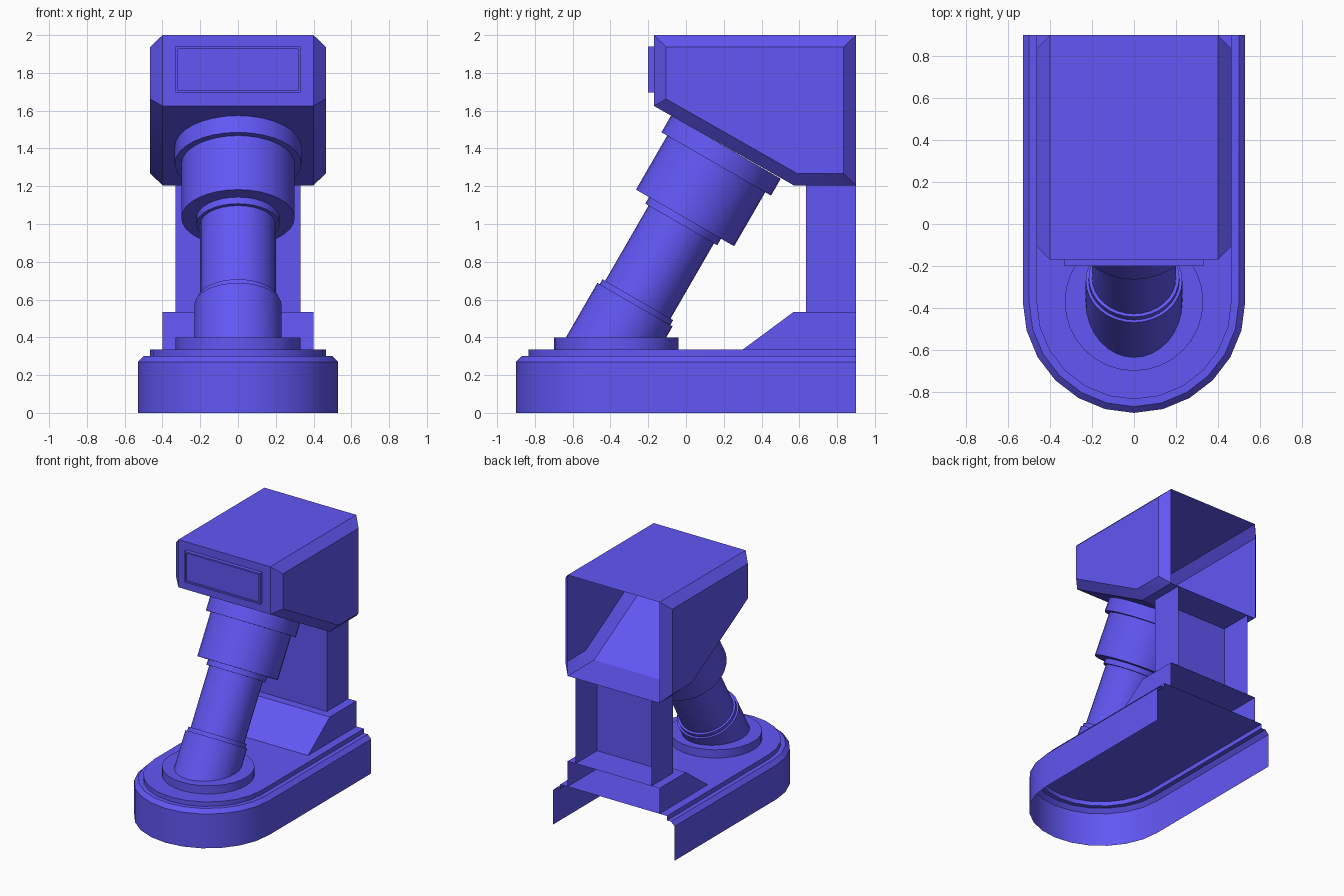
import bpy, bmesh, math
from mathutils import Matrix, Vector

if "Cube" in bpy.data.objects:
    bpy.data.objects.remove(bpy.data.objects["Cube"])

paint = bpy.data.materials.new("violet_paint")
paint.diffuse_color = (0.12, 0.095, 0.91, 1)
paint.use_nodes = True
paint.node_tree.nodes["Principled BSDF"].inputs["Base Color"].default_value = paint.diffuse_color


def loft(name, rings, skip=(), caps=(False, False), matrix=None, cut_z=None):
    """Bridge equal-length closed rings; strips listed in skip stay open."""
    bm = bmesh.new()
    rows = [[bm.verts.new(p) for p in ring] for ring in rings]
    n = len(rows[0])
    for a, b in zip(rows, rows[1:]):
        for i in range(n):
            if i not in skip:
                j = (i + 1) % n
                bm.faces.new((a[i], a[j], b[j], b[i]))
    for row, cap in ((rows[0], caps[0]), (rows[-1], caps[1])):
        if cap:
            bm.faces.new(row)
    if matrix:
        bmesh.ops.transform(bm, matrix=matrix, verts=bm.verts)
    if cut_z is not None:
        bmesh.ops.bisect_plane(bm, geom=bm.verts[:] + bm.edges[:] + bm.faces[:],
                               plane_co=(0, 0, cut_z), plane_no=(0, 0, 1), clear_inner=True)
    bmesh.ops.recalc_face_normals(bm, faces=bm.faces)
    mesh = bpy.data.meshes.new(name)
    bm.to_mesh(mesh)
    bm.free()
    obj = bpy.data.objects.new(name, mesh)
    bpy.context.collection.objects.link(obj)
    mesh.materials.append(paint)
    bpy.ops.object.select_all(action='DESELECT')
    obj.select_set(True)
    bpy.context.view_layer.objects.active = obj
    bpy.ops.object.shade_smooth_by_angle(angle=math.radians(25))
    return obj


def lathe(name, profile, matrix, caps=(False, False), cut_z=None, n=32):
    """Spin (radius, height) points around local z."""
    rings = [[(r * math.cos(math.tau * i / n), r * math.sin(math.tau * i / n), h)
              for i in range(n)] for r, h in profile]
    return loft(name, rings, caps=caps, matrix=matrix, cut_z=cut_z)


def side(profile, x):
    return [(x, y, z) for y, z in profile]


# Base: round-nosed shell, open at the back and underneath
CY, BACK = -0.37, 0.9


def nose(r, z):
    arc = [math.pi + math.pi * i / 12 for i in range(13)]
    return [(-r, BACK, z)] + [(r * math.cos(a), CY + r * math.sin(a), z) for a in arc] + [(r, BACK, z)]


steps = [(0.53, 0), (0.53, 0.27), (0.50, 0.30), (0.465, 0.30), (0.465, 0.335)]
loft("base", [nose(r, z) for r, z in steps], skip={14}, caps=(False, True))

# Pedestal with sloping front, open at the back
ped = [(0.30, 0.335), (0.57, 0.535), (BACK, 0.535), (BACK, 0.335)]
loft("rear_pedestal", [side(ped, -0.4), side(ped, 0.4)], skip={2, 3}, caps=(True, True))

# Rear column: three-sided upright
plan = [(-0.33, BACK), (-0.33, 0.635), (0.33, 0.635), (0.33, BACK)]
loft("rear_column", [[(x, y, z) for x, y in plan] for z in (0.535, 1.205)], skip={3})

# Head: extruded profile with chamfered sides and an open back
outer = [(BACK, 2.0), (BACK, 1.205), (0.57, 1.205), (-0.17, 1.625), (-0.17, 2.0)]
inner = [(0.835, 1.937), (0.835, 1.268), (0.587, 1.268), (-0.105, 1.662), (-0.105, 1.937)]
loft("head_shell", [side(outer, -0.4), side(outer, 0.4)], skip={0})
for label, s in (("left", -1), ("right", 1)):
    loft("head_side_" + label, [side(outer, 0.4 * s), side(inner, 0.465 * s)], caps=(False, True))


# Front panel with a thin raised rim
def rect(w, h, y):
    return [(sx * w, y, 1.817 + sz * h) for sx, sz in ((-1, -1), (1, -1), (1, 1), (-1, 1))]


loft("front_panel", [rect(0.33, 0.122, -0.17), rect(0.33, 0.122, -0.2),
                     rect(0.318, 0.11, -0.2), rect(0.318, 0.11, -0.188)], caps=(False, True))

# Round foot plate under the tilted tube
lathe("foot_plate", [(0.33, 0.335), (0.33, 0.40)], Matrix.Translation((0, CY, 0)), caps=(False, True))

# Tilted tube: lower sleeve, rod, upper sleeve with flange
tilt = Matrix.Translation(Vector((0, CY, 0.4))) @ Matrix.Rotation(math.radians(-30), 4, 'X')
lathe("lower_sleeve", [(0.23, -0.2), (0.23, 0.2), (0.216, 0.2), (0.216, 0.23), (0.2, 0.23)],
      tilt, cut_z=0.395)
lathe("rod", [(0.2, 0.23), (0.2, 0.69)], tilt)
lathe("upper_sleeve", [(0.2, 0.69), (0.22, 0.69), (0.22, 0.73), (0.3, 0.73), (0.3, 1.06),
                       (0.335, 1.06), (0.335, 1.163)], tilt)
